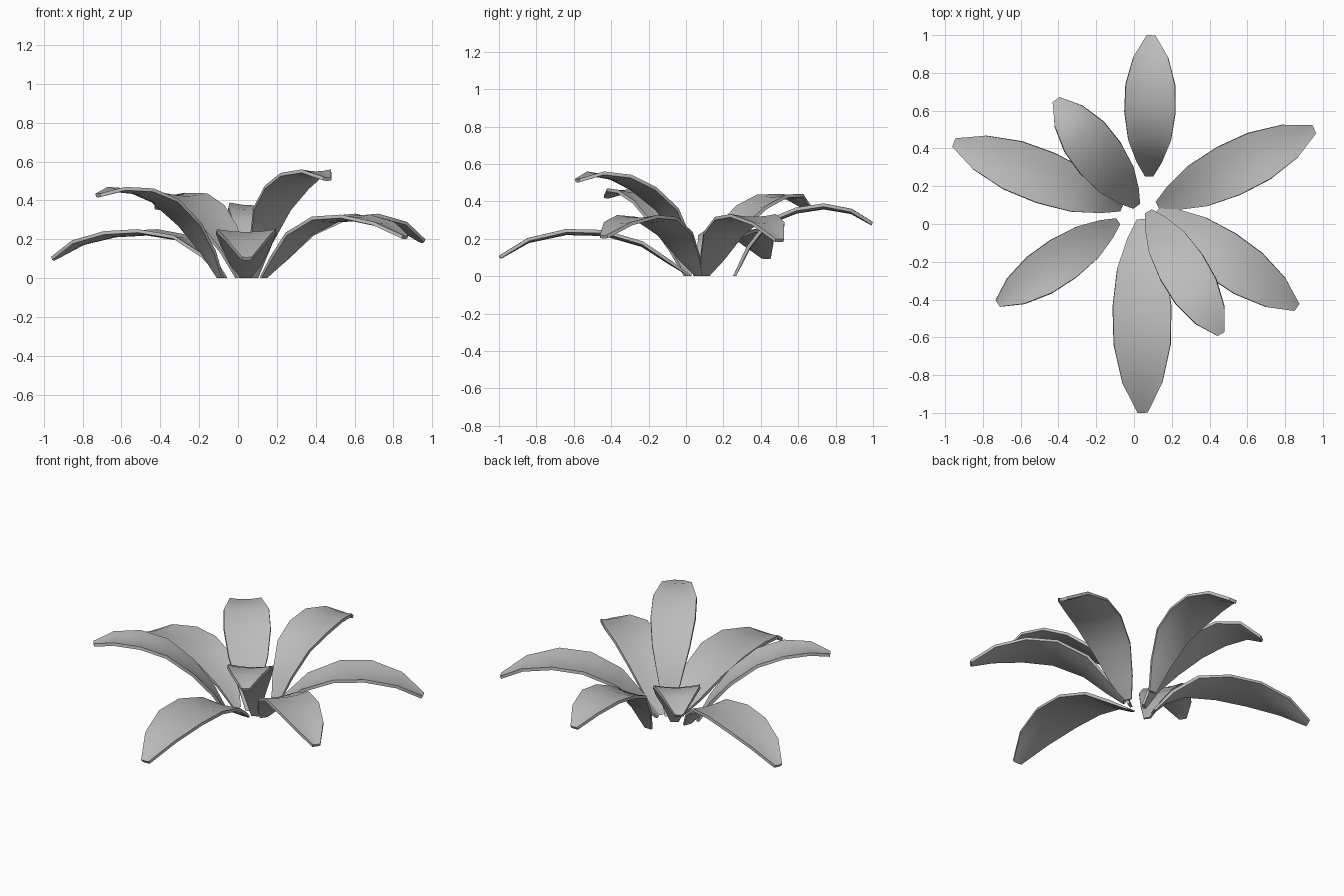
import bpy
import bmesh
from math import radians
from mathutils import Vector

default_cube = bpy.data.objects.get("Cube")
if default_cube:
    bpy.data.objects.remove(default_cube, do_unlink=True)

grey = bpy.data.materials.new("soft_grey")
grey.use_nodes = True
colour = (0.5, 0.5, 0.5, 1)
grey.diffuse_color = colour
grey.node_tree.nodes["Principled BSDF"].inputs["Base Color"].default_value = colour

# Shared leaf outline: position along the leaf and relative width there
STATIONS = (0, .1, .25, .45, .65, .85, 1)
OUTLINE = (.17, .5, .84, 1, .97, .68, .18)
ACROSS = (-1, -.5, 0, .5, 1)
THICKNESS = .018
CUP = .015


def make_leaf(name, base, tip, width, heights):
    """Arching leaf blade that rises from base and droops towards its tip."""
    start, end = Vector((*base, 0)), Vector((*tip, 0))
    side = (end - start).normalized().cross(Vector((0, 0, 1)))
    bm = bmesh.new()
    rows = []
    for t, share, height in zip(STATIONS, OUTLINE, (.005, *heights)):
        centre = start.lerp(end, t)
        row = []
        for s in ACROSS:
            point = centre + side * (s * share * width / 2)
            point.z = height - THICKNESS / 2 + CUP * share * (s * s - .5)
            row.append(bm.verts.new(point))
        rows.append(row)
    for low, high in zip(rows, rows[1:]):
        for i in range(len(ACROSS) - 1):
            bm.faces.new((low[i], low[i + 1], high[i + 1], high[i]))
    bmesh.ops.recalc_face_normals(bm, faces=bm.faces)
    if sum(f.normal.z for f in bm.faces) < 0:
        bmesh.ops.reverse_faces(bm, faces=bm.faces)
    mesh = bpy.data.meshes.new(name)
    bm.to_mesh(mesh)
    bm.free()
    mesh.materials.append(grey)
    leaf = bpy.data.objects.new(name, mesh)
    bpy.context.collection.objects.link(leaf)

    # Give the blade its thickness, then smooth it with a crisp rim
    bpy.ops.object.select_all(action="DESELECT")
    leaf.select_set(True)
    bpy.context.view_layer.objects.active = leaf
    solid = leaf.modifiers.new("thickness", "SOLIDIFY")
    solid.thickness = THICKNESS
    solid.offset = 0
    bpy.ops.object.modifier_apply(modifier=solid.name)
    for v in leaf.data.vertices:
        v.co.z = max(v.co.z, 0)
    bpy.ops.object.shade_smooth_by_angle(angle=radians(40))


# Back leaves
make_leaf("back_leaf", (.08, .26), (.09, .995), .27,
          (.16, .30, .36, .382, .355, .29))
make_leaf("back_left_leaf", (.13, .1), (.95, .5), .28,
          (.1, .23, .31, .325, .285, .2))
make_leaf("back_right_low_leaf", (-.07, .09), (-.95, .43), .28,
          (.12, .215, .245, .235, .19, .11))
make_leaf("back_right_high_leaf", (.01, .1), (-.41, .655), .27,
          (.14, .26, .37, .43, .435, .37))

# Front leaves
make_leaf("front_right_leaf", (-.09, .01), (-.72, -.42), .24,
          (.14, .28, .40, .455, .465, .435))
make_leaf("front_leaf", (.04, .02), (.045, -.995), .31,
          (.08, .18, .24, .245, .2, .11))
make_leaf("front_left_high_leaf", (.08, .06), (.46, -.58), .26,
          (.19, .36, .47, .535, .555, .52))
make_leaf("front_left_low_leaf", (.13, .07), (.86, -.44), .27,
          (.1, .23, .31, .32, .285, .22))
